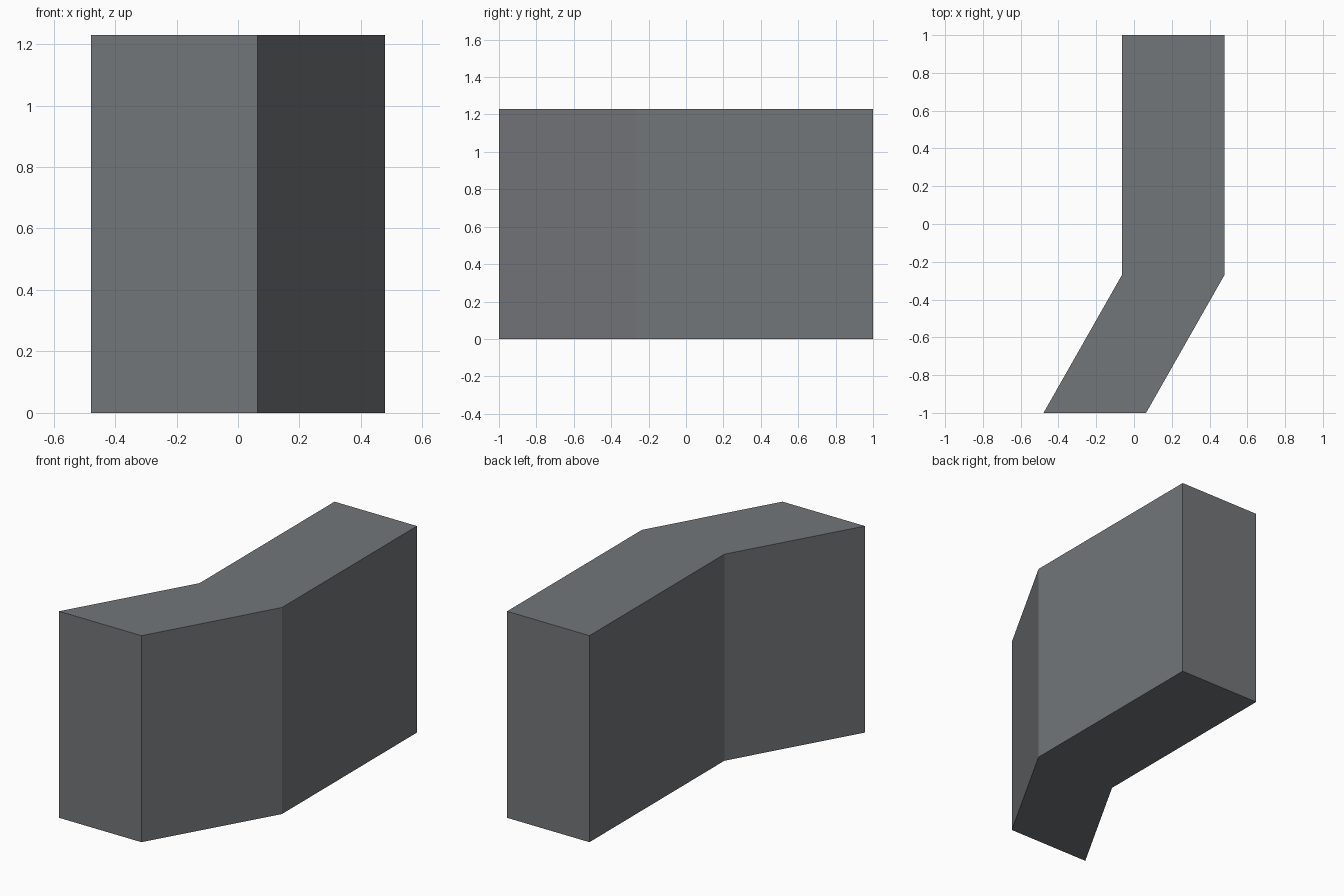
import bpy, bmesh

if "Cube" in bpy.data.objects:
    bpy.data.objects.remove(bpy.data.objects["Cube"])

HEIGHT = 1.23
WIDTH = 0.543

# Centre line of the bent block, seen from above; constant width along x
path = [(-0.2075, -1.0), (0.2075, -0.27), (0.2075, 1.0)]

grey = bpy.data.materials.new("slate grey")
grey.diffuse_color = (0.17, 0.18, 0.19, 1)
grey.use_nodes = True
grey.node_tree.nodes["Principled BSDF"].inputs["Base Color"].default_value = grey.diffuse_color


def extruded_block(name, outline, height, material):
    bm = bmesh.new()
    base = bm.faces.new([bm.verts.new((x, y, 0)) for x, y in outline])
    result = bmesh.ops.extrude_face_region(bm, geom=[base], use_keep_orig=True)
    top = [v for v in result["geom"] if isinstance(v, bmesh.types.BMVert)]
    bmesh.ops.translate(bm, verts=top, vec=(0, 0, height))
    bmesh.ops.recalc_face_normals(bm, faces=bm.faces)
    mesh = bpy.data.meshes.new(name)
    bm.to_mesh(mesh)
    bm.free()
    mesh.materials.append(material)
    obj = bpy.data.objects.new(name, mesh)
    bpy.context.collection.objects.link(obj)
    return obj


# Bent wall block: right edge going back, left edge coming forward
outline = [(x + WIDTH / 2, y) for x, y in path]
outline += [(x - WIDTH / 2, y) for x, y in reversed(path)]
extruded_block("bent_block", outline, HEIGHT, grey)
